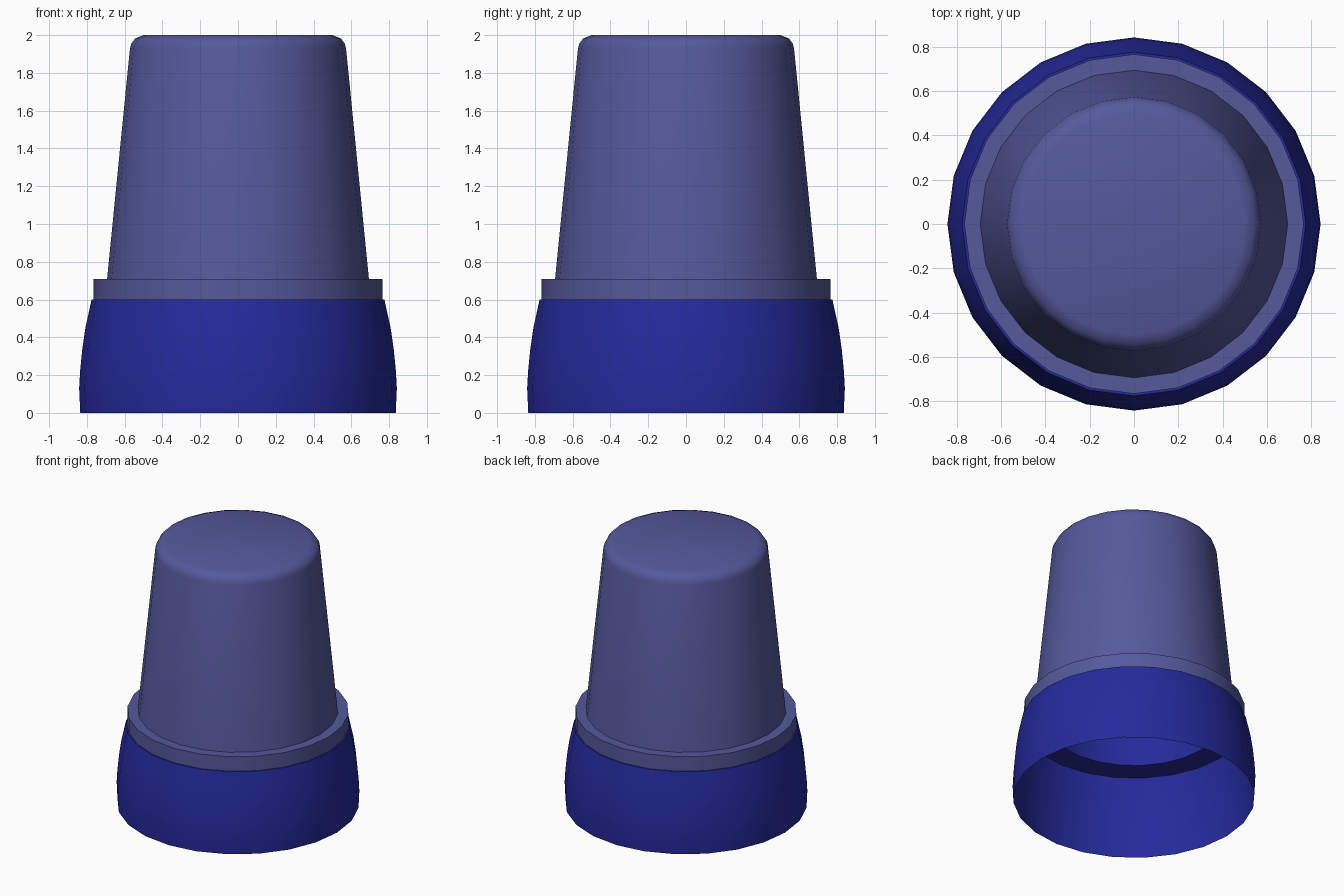
import bpy, bmesh
from math import cos, sin, pi, radians

if "Cube" in bpy.data.objects:
    bpy.data.objects.remove(bpy.data.objects["Cube"])

SIDES = 24


def material(name, rgb):
    m = bpy.data.materials.new(name)
    m.diffuse_color = (*rgb, 1)
    m.use_nodes = True
    m.node_tree.nodes["Principled BSDF"].inputs["Base Color"].default_value = m.diffuse_color
    return m


def lathe(name, profile, mat):
    """Spin an (r, z) profile about z; r = 0 closes with a flat cap."""
    bm = bmesh.new()
    prev = None
    for r, z in profile:
        if r == 0:
            bm.faces.new(prev)
            break
        ring = [bm.verts.new((r * cos(2 * pi * i / SIDES), r * sin(2 * pi * i / SIDES), z))
                for i in range(SIDES)]
        if prev:
            for i in range(SIDES):
                j = (i + 1) % SIDES
                bm.faces.new((prev[i], prev[j], ring[j], ring[i]))
        prev = ring
    me = bpy.data.meshes.new(name)
    bm.to_mesh(me)
    bm.free()
    me.materials.append(mat)
    ob = bpy.data.objects.new(name, me)
    bpy.context.collection.objects.link(ob)
    bpy.ops.object.select_all(action='DESELECT')
    ob.select_set(True)
    bpy.context.view_layer.objects.active = ob
    bpy.ops.object.shade_smooth_by_angle(angle=radians(35))
    return ob


blue = material("deep_blue", (0.018, 0.023, 0.33))
slate = material("slate_blue", (0.09, 0.10, 0.33))

# Bulging open base, with shoulder ledge and a neck hidden inside the cap
lathe("base_shell", [(0.835, 0), (0.841, 0.13), (0.836, 0.22), (0.824, 0.34),
                     (0.808, 0.45), (0.775, 0.60), (0.60, 0.60), (0.60, 1.0)], blue)

# Collar ring around the foot of the cap
lathe("collar", [(0.765, 0.60), (0.765, 0.71), (0.693, 0.71)], slate)

# Tapered cap with rounded top edge
lathe("cap", [(0.693, 0.71), (0.572, 1.93), (0.565, 1.955), (0.545, 1.982),
              (0.50, 2.0), (0, 2.0)], slate)
